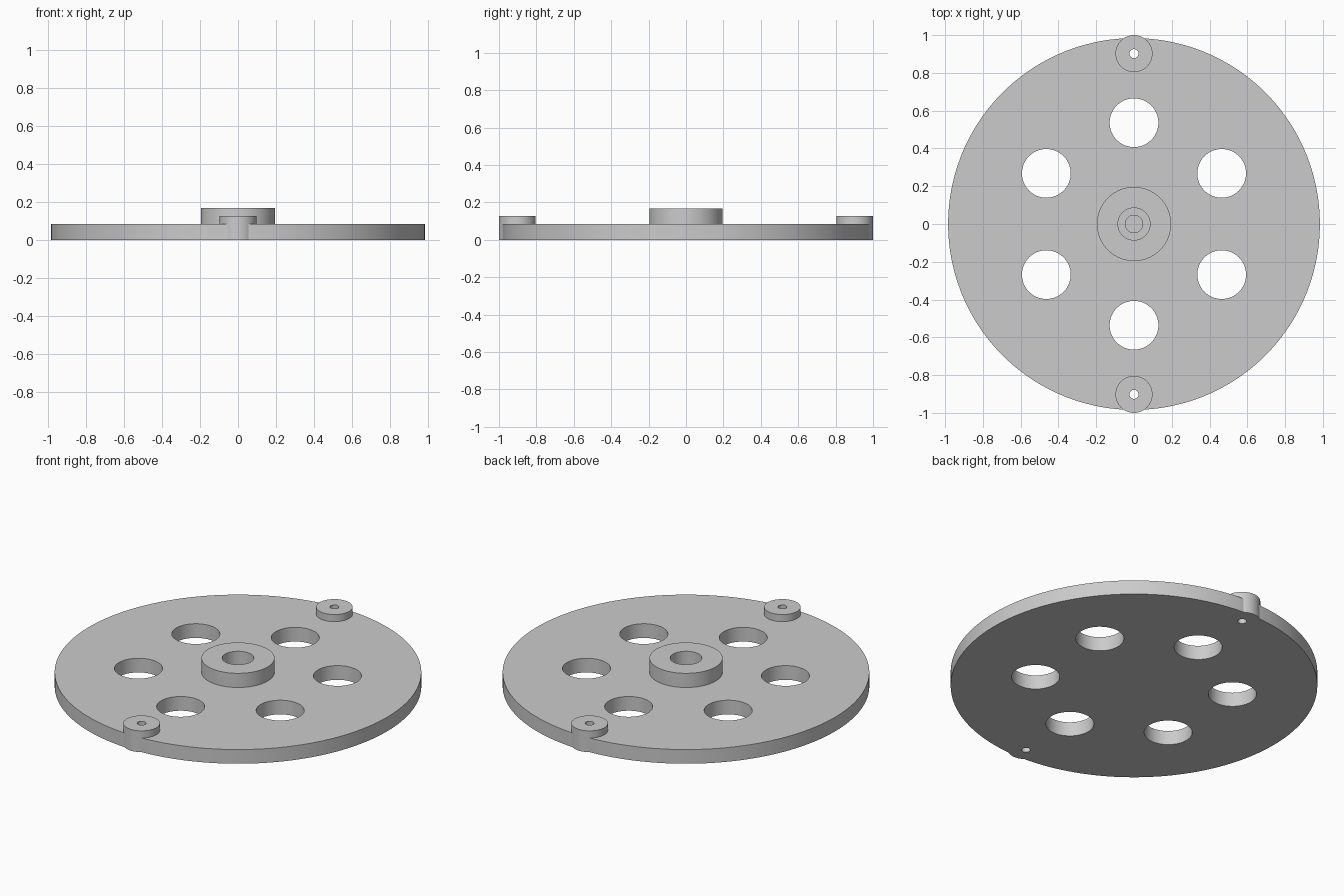
import bpy
from math import cos, sin, radians

cube = bpy.data.objects.get("Cube")
if cube:
    bpy.data.objects.remove(cube, do_unlink=True)

PLATE_R, PLATE_H = 0.984, 0.084
HUB_R, HUB_H = 0.196, 0.168
BOSS_R, BOSS_H, BOSS_Y = 0.098, 0.126, 0.902
SPOKE_HOLE_R, HOLE_RING = 0.129, 0.536

grey = bpy.data.materials.new("light_grey")
grey.use_nodes = True
colour = (0.6, 0.6, 0.6, 1)
grey.diffuse_color = colour
grey.node_tree.nodes["Principled BSDF"].inputs["Base Color"].default_value = colour


def cylinder(name, radius, bottom, top, x=0, y=0, sides=64):
    """Upright cylinder between two heights."""
    bpy.ops.mesh.primitive_cylinder_add(
        vertices=sides, radius=radius, depth=top - bottom,
        location=(x, y, (top + bottom) / 2))
    obj = bpy.context.object
    obj.name = name
    obj.data.materials.append(grey)
    return obj


def combine(target, tool, operation):
    """Apply a boolean and discard the tool."""
    tool.hide_render = True
    bpy.context.view_layer.objects.active = target
    mod = target.modifiers.new("boolean", "BOOLEAN")
    mod.operation = operation
    mod.solver = "EXACT"
    mod.object = tool
    bpy.ops.object.modifier_apply(modifier=mod.name)
    bpy.data.objects.remove(tool, do_unlink=True)


# Round plate with raised hub and two rim bosses
plate = cylinder("wheel_plate", PLATE_R, 0, PLATE_H, sides=192)
combine(plate, cylinder("hub", HUB_R, 0.03, HUB_H, sides=96), "UNION")
for side in (-1, 1):
    combine(plate, cylinder("rim_boss", BOSS_R, 0, BOSS_H, y=side * BOSS_Y), "UNION")

# Ring of six lightening holes
for i in range(6):
    a = radians(30 + 60 * i)
    combine(plate, cylinder("lightening_hole", SPOKE_HOLE_R, -0.1, 0.3,
                            HOLE_RING * cos(a), HOLE_RING * sin(a)), "DIFFERENCE")

# Pin holes through the bosses
for side in (-1, 1):
    combine(plate, cylinder("pin_hole", 0.024, -0.1, 0.3, y=side * BOSS_Y, sides=32),
            "DIFFERENCE")

# Stepped blind bore in the hub
combine(plate, cylinder("bore", 0.085, 0.075, 0.3), "DIFFERENCE")
combine(plate, cylinder("inner_bore", 0.046, 0.04, 0.3, sides=48), "DIFFERENCE")

# Smooth walls, sharp rims
bpy.ops.object.select_all(action="DESELECT")
plate.select_set(True)
bpy.context.view_layer.objects.active = plate
bpy.ops.object.shade_smooth_by_angle(angle=radians(30))
